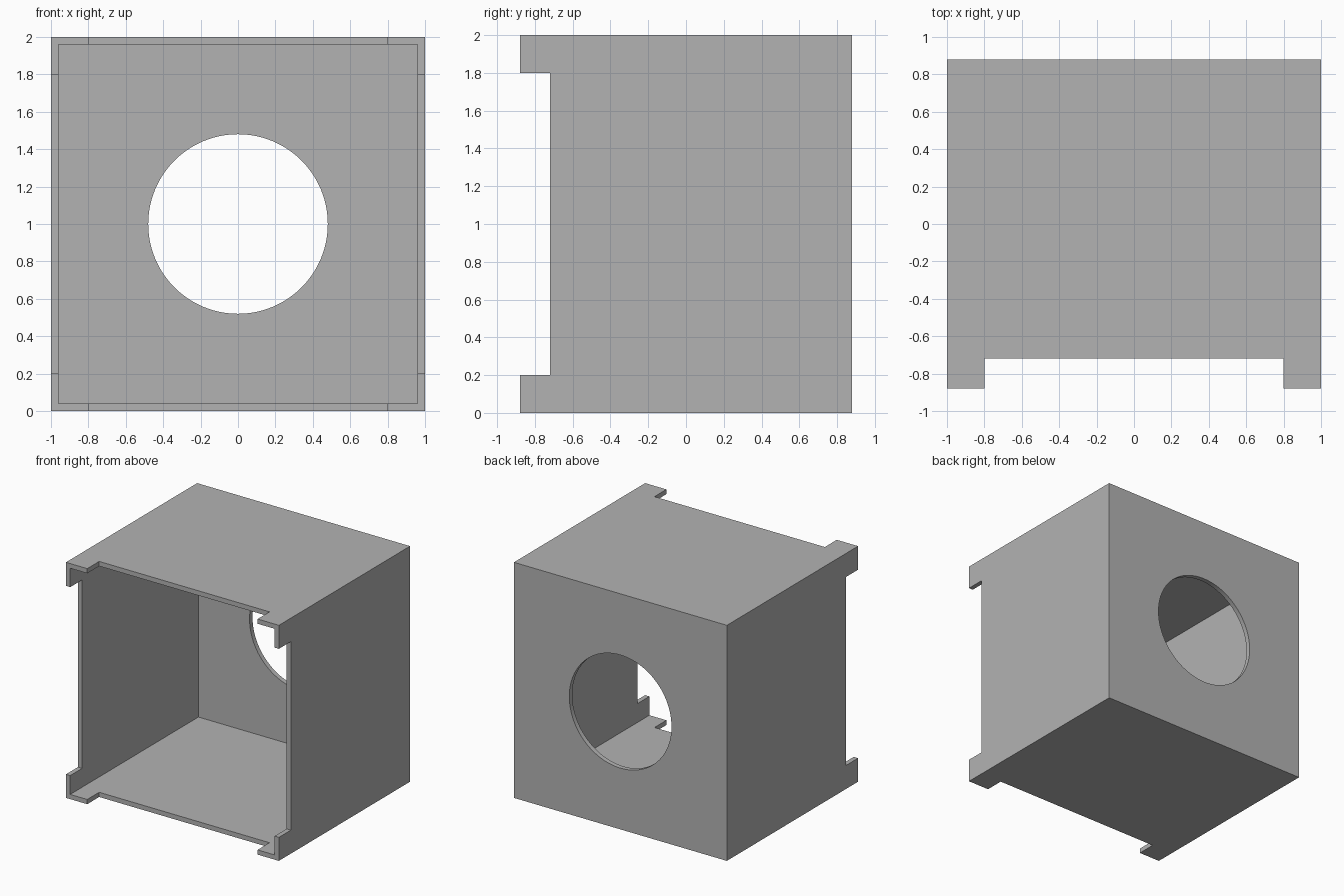
import bpy
from math import radians

if "Cube" in bpy.data.objects:
    bpy.data.objects.remove(bpy.data.objects["Cube"], do_unlink=True)

HALF, DEPTH = 1.0, 0.88      # half width, half depth
WALL, TAB = 0.04, 0.2        # wall thickness, corner tab width
FRONT = -0.72                # wall edge between the corner tabs
HOLE = 0.48


def box(name, x, y, z):
    """Box from (min, max) ranges."""
    centre = [(a + b) / 2 for a, b in (x, y, z)]
    bpy.ops.mesh.primitive_cube_add(size=1, location=centre)
    ob = bpy.context.object
    ob.name = name
    ob.scale = [b - a for a, b in (x, y, z)]
    bpy.ops.object.transform_apply(location=True, rotation=True, scale=True)
    return ob


def cut(target, cutter):
    """Subtract the cutter and discard it."""
    cutter.hide_render = True
    mod = target.modifiers.new("cut", "BOOLEAN")
    mod.operation, mod.solver, mod.object = "DIFFERENCE", "EXACT", cutter
    bpy.context.view_layer.objects.active = target
    bpy.ops.object.modifier_apply(modifier=mod.name)
    bpy.data.objects.remove(cutter, do_unlink=True)


# Outer housing, hollowed from the open front
housing = box("housing", (-HALF, HALF), (-DEPTH, DEPTH), (0, 2 * HALF))
inner = HALF - WALL
cut(housing, box("cavity", (-inner, inner), (-2, DEPTH - WALL), (WALL, 2 * HALF - WALL)))

# Front edges cut back, leaving a tab at each corner
gap = HALF - TAB
cut(housing, box("notch_vertical", (-gap, gap), (-2, FRONT), (-1, 3)))
cut(housing, box("notch_sideways", (-2, 2), (-2, FRONT), (TAB, 2 * HALF - TAB)))

# Round opening in the back wall
bpy.ops.mesh.primitive_cylinder_add(vertices=96, radius=HOLE, depth=0.4,
                                    location=(0, DEPTH, HALF),
                                    rotation=(radians(90), 0, 0))
cut(housing, bpy.context.object)

# Plain grey finish
grey = bpy.data.materials.new("grey")
grey.use_nodes = True
colour = (0.45, 0.45, 0.45, 1)
grey.diffuse_color = colour
for node in grey.node_tree.nodes:
    if node.type == "BSDF_PRINCIPLED":
        node.inputs["Base Color"].default_value = colour
housing.data.materials.clear()
housing.data.materials.append(grey)

bpy.ops.object.select_all(action="DESELECT")
housing.select_set(True)
bpy.context.view_layer.objects.active = housing
bpy.ops.object.shade_smooth_by_angle(angle=radians(30))
